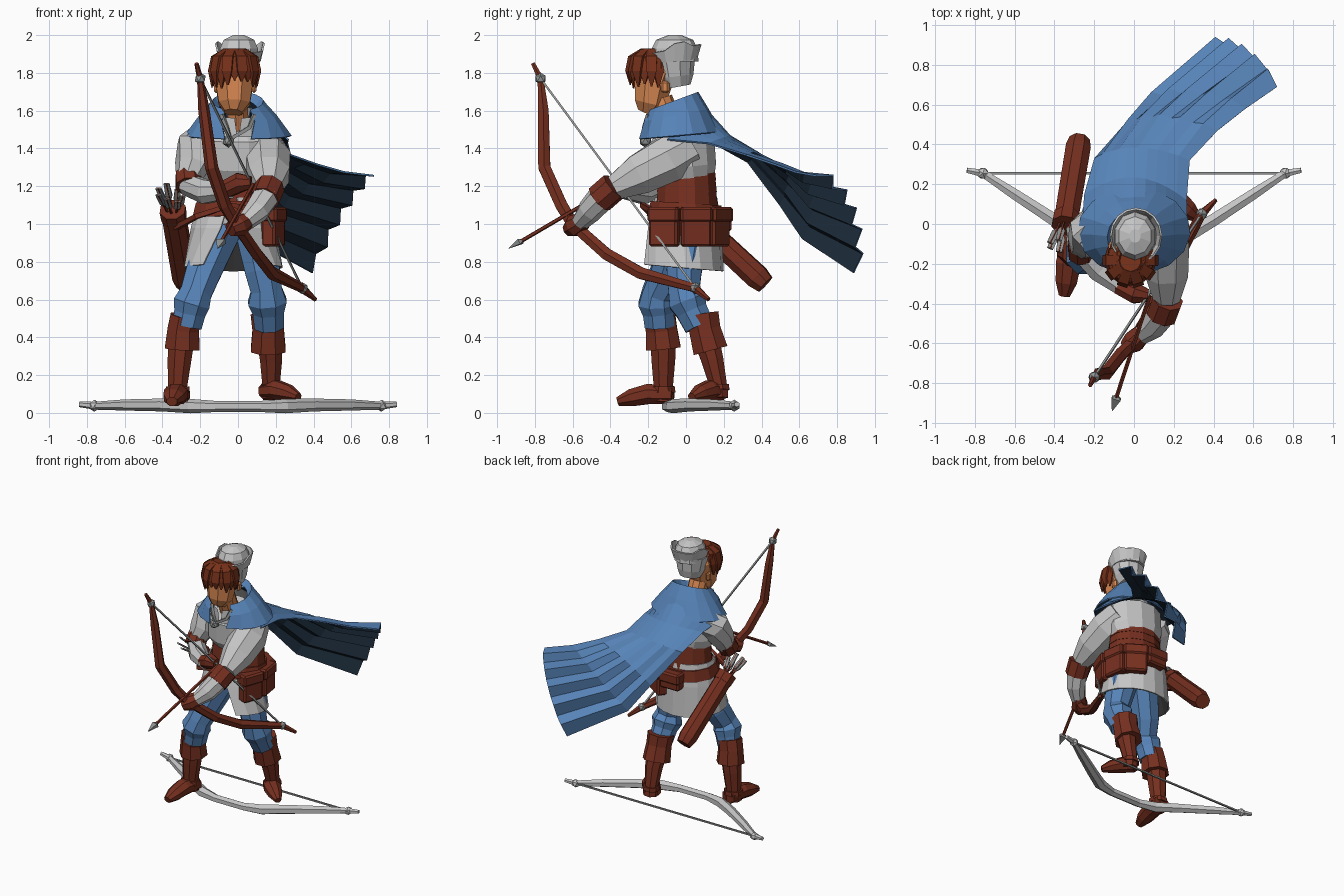
import bpy, bmesh, math, random
from mathutils import Vector, Matrix

random.seed(4)
cube = bpy.data.objects.get("Cube")
if cube:
    bpy.data.objects.remove(cube, do_unlink=True)


def material(name, r, g, b):
    m = bpy.data.materials.new(name)
    m.use_nodes = True
    m.diffuse_color = (r, g, b, 1)
    m.node_tree.nodes["Principled BSDF"].inputs["Base Color"].default_value = (r, g, b, 1)
    return m


LEATHER = material("brown leather", .18, .029, .014)
HAIR = material("auburn hair", .18, .03, .01)
CLOTH = material("blue cloth", .095, .23, .48)
LINEN = material("light grey", .56, .56, .56)
SKIN = material("tan skin", .7, .25, .085)
STEEL = material("steel grey", .29, .3, .3)
NAVY = material("navy lining", .012, .026, .045)
SHADE = material("dark grey lining", .03, .03, .03)


def finish(name, bm, mat):
    mesh = bpy.data.meshes.new(name)
    bm.to_mesh(mesh)
    bm.free()
    mesh.materials.append(mat)
    ob = bpy.data.objects.new(name, mesh)
    bpy.context.collection.objects.link(ob)
    return ob


def sheet(name, rows, mat, closed=False, cap=False, inner=None, lining=None):
    """Quad skin over rows of points; open skins face away from the inner point."""
    bm = bmesh.new()
    grid = [[bm.verts.new(p) for p in row] for row in rows]
    n = len(rows[0])
    for a, b in zip(grid, grid[1:]):
        for j in range(n if closed else n - 1):
            k = (j + 1) % n
            bm.faces.new((a[j], a[k], b[k], b[j]))
    if cap:
        bm.faces.new(grid[0])
        bm.faces.new(grid[-1])
    bmesh.ops.recalc_face_normals(bm, faces=bm.faces)
    if inner:
        bm.normal_update()
        origin = Vector(inner)
        side = sum(f.normal.dot(f.calc_center_median() - origin) * f.calc_area() for f in bm.faces)
        if side < 0:
            bmesh.ops.reverse_faces(bm, faces=bm.faces)
    ob = finish(name, bm, mat)
    if lining:
        ob.data.materials.append(lining)
        mod = ob.modifiers.new("lining", "SOLIDIFY")
        mod.thickness = .01
        mod.offset = -1
        mod.material_offset = 1
    return ob


def tube(name, points, mat, n=8, flat=1.0, ref=(0, 0, 1)):
    """Capped tube through points (x, y, z, radius)."""
    centres = [Vector(p[:3]) for p in points]
    rows = []
    for i, p in enumerate(points):
        t = centres[min(i + 1, len(points) - 1)] - centres[max(i - 1, 0)]
        s = t.cross(Vector(ref)).normalized()
        w = s.cross(t).normalized() * flat
        angles = [math.tau * (j + .5) / n for j in range(n)]
        rows.append([centres[i] + p[3] * (math.cos(a) * s + math.sin(a) * w) for a in angles])
    return sheet(name, rows, mat, closed=True, cap=True)


def upright(name, points, mat, n=10, flat=1.0):
    return tube(name, points, mat, n, flat, ref=(0, 1, 0))


def wrap(name, rings, mat, lining=None, shift=0, inner=(0, 0, 1)):
    """Garment open at the front; rings are (rx, ry, cy, z front, z back, gap)."""
    rows = []
    for rx, ry, cy, zf, zb, gap in rings:
        row = []
        for j in range(15):
            a = gap + (math.tau - 2 * gap) * j / 14
            z = zf + (zb - zf) * (1 - math.cos(a)) / 2
            row.append((shift + rx * math.sin(a), cy - ry * math.cos(a), z))
        rows.append(row)
    return sheet(name, rows, mat, inner=inner, lining=lining)


def knob(name, place, radius, mat):
    bm = bmesh.new()
    bmesh.ops.create_icosphere(bm, subdivisions=1, radius=radius, matrix=Matrix.Translation(place))
    return finish(name, bm, mat)


def block(name, place, size, mat, turn=0.0):
    bm = bmesh.new()
    spot = Matrix.Translation(place) @ Matrix.Rotation(turn, 4, "Z") @ Matrix.Diagonal((*size, 1))
    bmesh.ops.create_cube(bm, size=1, matrix=spot)
    bmesh.ops.bevel(bm, geom=bm.edges[:], offset=.012, segments=1, affect="EDGES")
    return finish(name, bm, mat)


# Torso, neck and clothing
upright("torso", [(0, .01, 1.0, .15), (0, .01, 1.2, .175), (0, -.01, 1.3, .22),
                  (0, -.02, 1.46, .22), (0, -.05, 1.55, .1)], LINEN, 12, .8)
upright("neck", [(-.01, -.08, 1.5, .07), (-.015, -.14, 1.66, .07)], SKIN)
wrap("shirt_collar", [(.16, .17, -.05, 1.46, 1.5, .02), (.12, .135, -.085, 1.56, 1.62, .15)], LINEN)
wrap("tunic_skirt", [(.19, .165, 0, 1.14, 1.14, .1), (.225, .2, -.01, .98, .98, .3),
                     (.265, .235, -.035, .79, .75, .65)], LINEN, SHADE, -.025)
for i, (top, bottom, wide) in enumerate([(1.3, 1.23, .195), (1.24, 1.17, .2), (1.18, 1.1, .205)]):
    upright(f"waist_band_{i}", [(0, .005, bottom, wide), (0, .005, top, wide - .01)], LEATHER, 12, .82)
upright("hip_belt", [(-.01, -.005, 1.03, .24), (-.01, 0, 1.11, .22)], LEATHER, 12, .88)
for i, (x, y, turn) in enumerate([(.185, -.11, -.35), (.2, .05, .15), (.12, .16, 1.0), (-.02, .2, 1.57)]):
    tall = .2 if i < 3 else .12
    block(f"pouch_{i}", (x, y, 1.08 - tall / 2), (.08, .16, tall), LEATHER, turn)
    block(f"pouch_flap_{i}", (x, y, 1.05), (.1, .17, .08), LEATHER, turn)
tube("quiver_strap", [(-.33, .02, .98, .018), (-.22, -.17, 1.04, .018), (-.04, -.23, 1.1, .018),
                      (.15, -.18, 1.07, .018)], LEATHER, 4)

# Cowl, its trim and clasp
wrap("cowl", [(.105, .1, -.07, 1.54, 1.66, .5), (.135, .135, -.07, 1.6, 1.7, .5),
              (.205, .18, -.06, 1.54, 1.61, .45), (.285, .22, -.035, 1.45, 1.49, .25)],
     CLOTH, NAVY, inner=(0, -.06, 1.3))
for side in (-1, 1):
    tube(f"cowl_trim_{side}", [(-.04, -.22, 1.45, .012), (.06 * side, -.22, 1.51, .014),
                               (.085 * side, -.2, 1.58, .012)], STEEL, 4)
knob("clasp", (-.05, -.215, 1.44), .035, STEEL)

# Billowing cape: left edge, right edge and bulge for each row
cape = [((.27, -.1, 1.45), (-.27, -.1, 1.47), (0, .2, .16)),
        ((.265, .12, 1.43), (-.25, .15, 1.43), (0, .1, .04)),
        ((.28, .32, 1.37), (-.2, .33, 1.33), (-.02, .06, .03)),
        ((.42, .47, 1.32), (-.05, .5, 1.1), (-.05, .06, .05)),
        ((.56, .58, 1.28), (.06, .62, .92), (-.03, .07, .04)),
        ((.72, .69, 1.26), (.39, .89, .74), (0, .095, .07))]
pleat = Vector((-.47, .7, .55))
rows = []
for i, (left, right, bulge) in enumerate(cape):
    row = []
    for j in range(11):
        v = j / 10
        fold = pleat * (-.01 * max(i - 2, 0) * (-1) ** j) if 0 < j < 10 else Vector()
        arch = max(math.sin(math.pi * v), 0) ** (1 - .09 * i)
        row.append(Vector(left).lerp(Vector(right), v) + Vector(bulge) * arch + fold)
    rows.append(row)
sheet("cape", rows, CLOTH, inner=(.6, -.3, .5), lining=NAVY)

# Head, hair and hat
upright("face", [(-.025, -.21, 1.59, .05), (-.02, -.19, 1.64, .09), (-.02, -.175, 1.74, .107),
                 (-.015, -.15, 1.82, .115), (-.01, -.14, 1.9, .09)], SKIN, 8)
for side in (-1, 1):
    block(f"ear_{'left' if side > 0 else 'right'}", (.1 * side - .015, -.11, 1.725), (.026, .045, .065), SKIN)
upright("hair_cap", [(-.015, -.17, 1.8, .122), (-.015, -.17, 1.88, .12), (-.015, -.165, 1.92, .075)], HAIR)
for i in range(13):
    a = (i - 6) * .31
    out = Vector((math.sin(a), -math.cos(a), 0))
    base = Vector((-.018, -.18, 0))
    puff = .012 * (i % 2)
    spots = [(.05, 1.92, .03), (.1 + puff, 1.88, .04), (.115 + puff, 1.81, .038),
             (.12, 1.735 + random.uniform(-.02, .03), .006)]
    tube(f"hair_lock_{i}", [(*(base + out * d + Vector((0, 0, z))), r) for d, z, r in spots],
         HAIR, 4, .5, ref=out)
upright("hat_back", [(0, -.05, 1.725, .075), (0, -.06, 1.78, .1), (0, -.07, 1.88, .12)], LINEN)
upright("hat_crown", [(.005, -.06, 1.86, .11), (.005, -.06, 1.93, .105), (.005, -.06, 1.975, .085),
                      (.005, -.06, 2.0, .03)], LINEN, 10, 1.15)
brim = []
for spread, rise in ((.118, 0), (.142, 1)):
    ring = []
    for j in range(16):
        a = math.tau * j / 16
        back = (1 - math.cos(a)) / 2
        lift = rise * (.05 + .03 * back + .03 * (j in (4, 5, 11, 12)))
        ring.append((.01 + spread * .93 * math.sin(a), -.06 - spread * math.cos(a), 1.85 + .02 * back + lift))
    brim.append(ring)
sheet("hat_brim", brim, LINEN, closed=True, inner=(0, -.06, 1.85), lining=LINEN)

# Legs and boots
legs = {
    "right": ([(-.09, -.02, .97, .115), (-.19, -.1, .73, .1), (-.225, -.15, .63, .09),
               (-.245, -.155, .58, .105), (-.255, -.145, .53, .09), (-.27, -.14, .46, .085)],
              [(-.275, -.14, .51, .09), (-.29, -.13, .44, .09), (-.295, -.12, .34, .1)],
              [(-.295, -.12, .42, .075), (-.31, -.12, .28, .068), (-.32, -.12, .14, .055), (-.32, -.12, .06, .06)],
              [(-.31, -.07, .095, .06), (-.33, -.2, .1, .068), (-.34, -.29, .08, .058), (-.35, -.36, .06, .03)]),
    "left": ([(.09, .02, .97, .115), (.13, -.01, .75, .1), (.15, -.01, .65, .09),
              (.155, .01, .59, .11), (.16, .03, .54, .09), (.165, .07, .46, .085)],
             [(.155, .085, .52, .095), (.16, .1, .44, .09), (.16, .13, .33, .1)],
             [(.165, .1, .42, .075), (.175, .14, .28, .063), (.175, .17, .15, .05), (.18, .17, .08, .058)],
             [(.15, .185, .115, .06), (.21, .12, .12, .064), (.27, .07, .105, .052), (.32, .03, .085, .025)])}
for side, (trouser, cuff, shaft, foot) in legs.items():
    upright(f"{side}_trouser", trouser, CLOTH, 8)
    upright(f"{side}_boot_cuff", cuff, LEATHER, 8)
    upright(f"{side}_boot_shaft", shaft, LEATHER, 8)
    upright(f"{side}_ankle_strap", [(*p[:3], p[3] + .012) for p in
                                    (Vector(shaft[2]), Vector(shaft[2]).lerp(Vector(shaft[3]), .4))], LEATHER, 8)
    tube(f"{side}_foot", foot, LEATHER, 8, .85)

# Arms: sleeve, bracer, gauntlet and hand
arms = {
    "right": ([(-.16, 0, 1.44, .11), (-.225, -.04, 1.4, .11), (-.24, -.08, 1.31, .095), (-.265, -.12, 1.23, .065)],
              [(-.265, -.1, 1.265, .07), (-.26, -.15, 1.2, .075)],
              [(-.27, -.13, 1.21, .06), (-.17, -.23, 1.17, .068), (-.04, -.33, 1.18, .048)],
              [(-.07, -.31, 1.18, .05), (.01, -.35, 1.22, .055), (.07, -.36, 1.22, .035)]),
    "left": ([(.12, .01, 1.41, .12), (.155, -.1, 1.34, .13), (.165, -.25, 1.26, .115), (.165, -.38, 1.19, .07)],
             [(.17, -.38, 1.2, .08), (.14, -.46, 1.13, .08)],
             [(.15, -.44, 1.15, .075), (.1, -.51, 1.07, .068), (.04, -.56, 1.01, .048)],
             [(.05, -.54, 1.02, .048), (0, -.59, .99, .06), (-.04, -.62, .97, .04)])}
for side, parts in arms.items():
    for part, points, mat in zip(("sleeve", "bracer", "gauntlet", "hand"), parts, (LINEN, LEATHER, LINEN, LEATHER)):
        tube(f"{side}_{part}", points, mat, 8)


def bow(name, limb, mat, ref):
    tube(name, limb, mat, 6, .95, ref)
    ends = (limb[1], limb[-2])
    for end, spot in zip("ab", ends):
        knob(f"{name}_nock_{end}", spot[:3], .032, STEEL if mat is LEATHER else mat)
    tube(f"{name}_string", [(*p[:3], .008) for p in ends], STEEL, 4, 1, ref)


# Held bow, and a spare lying on the ground
bow("held_bow", [(-.22, -.81, 1.85, .012), (-.2, -.77, 1.77, .018), (-.18, -.755, 1.6, .032),
                 (-.14, -.75, 1.3, .037), (-.07, -.66, 1.1, .037), (-.01, -.6, 1.0, .034),
                 (.1, -.42, .84, .036), (.18, -.24, .74, .036), (.34, .05, .66, .025),
                 (.41, .12, .6, .012)], LEATHER, (1, 0, 0))
half = [(.84, .27, .045, .015), (.76, .255, .038, .022), (.6, .15, .042, .031), (.4, .02, .042, .036),
        (.25, -.07, .036, .04), (.12, -.1, .034, .031)]
bow("ground_bow", half + [(-x, y, z, r) for x, y, z, r in reversed(half)], LINEN, (0, 0, 1))

# Nocked arrow
tip, nock = Vector((-.11, -.94, .87)), Vector((.08, -.36, 1.21))
neck = tip.lerp(nock, .11)
tube("arrow_shaft", [(*neck, .011), (*nock, .011)], LEATHER, 5)
tube("arrow_head", [(*tip, .002), (*neck, .034), (*tip.lerp(nock, .13), .012)], STEEL, 4, .6)

# Quiver and spare arrows
mouth, foot = Vector((-.345, 0, 1.07)), Vector((-.275, .42, .68))
axis = (mouth - foot).normalized()
tube("quiver", [(*foot, .055), (*foot.lerp(mouth, .1), .068), (*mouth, .065)], LEATHER, 8)
tube("quiver_rim", [(*foot.lerp(mouth, .9), .07), (*(mouth + axis * .01), .072)], LEATHER, 8)
for i in range(7):
    a = math.tau * i / 7
    spread = Vector((math.cos(a), .5 * math.sin(a), .6 * math.sin(a)))
    start = mouth + spread * .03
    end = start + axis * random.uniform(.11, .16) + spread * .035
    tube(f"spare_arrow_{i}", [(*start, .007), (*end, .007)], LEATHER, 5)
    tube(f"fletching_{i}", [(*start.lerp(end, .3), .008), (*start.lerp(end, .5), .026),
                            (*end, .022)], STEEL, 4, .3)
